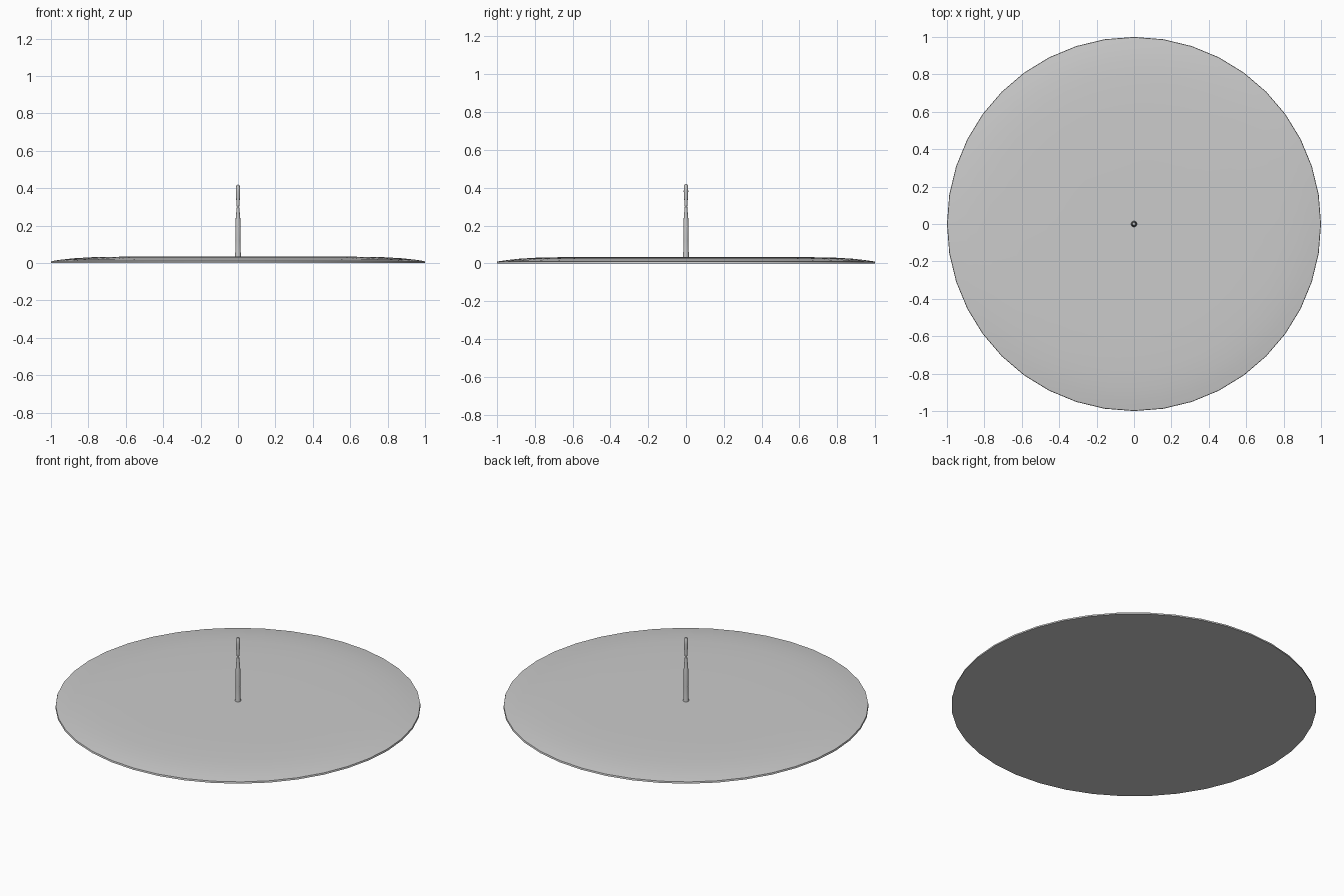
import bpy, bmesh, math

if "Cube" in bpy.data.objects:
    bpy.data.objects.remove(bpy.data.objects["Cube"])


def lathe(name, profile, sides, angle=None):
    """Spin (radius, z) points round the z axis; radius 0 makes a pole."""
    bm = bmesh.new()
    rings = []
    for r, z in profile:
        if r == 0:
            rings.append([bm.verts.new((0, 0, z))] * sides)
        else:
            rings.append([bm.verts.new((r * math.cos(2 * math.pi * i / sides),
                                        r * math.sin(2 * math.pi * i / sides), z))
                          for i in range(sides)])
    for a, b in zip(rings, rings[1:]):
        for i in range(sides):
            j = (i + 1) % sides
            quad = list(dict.fromkeys((a[i], a[j], b[j], b[i])))
            bm.faces.new(quad)
    bmesh.ops.recalc_face_normals(bm, faces=bm.faces)
    mesh = bpy.data.meshes.new(name)
    bm.to_mesh(mesh)
    bm.free()
    obj = bpy.data.objects.new(name, mesh)
    bpy.context.collection.objects.link(obj)
    bpy.context.view_layer.objects.active = obj
    obj.select_set(True)
    bpy.ops.object.shade_smooth_by_angle(angle=math.radians(40))
    obj.select_set(False)
    return obj


# Thin round base with a gently sloping rim
lathe("disc_base", [(0, 0), (1.0, 0), (0.998, 0.01), (0.945, 0.018),
                    (0.88, 0.025), (0.78, 0.031), (0.6, 0.034),
                    (0.35, 0.035), (0, 0.035)], 40)

# Slender centre pin: flared foot, narrow neck and rounded tip
lathe("centre_pin", [(0, 0.03), (0.016, 0.03), (0.0145, 0.06), (0.0125, 0.12),
                     (0.0145, 0.19), (0.012, 0.24), (0.0065, 0.30),
                     (0.0095, 0.34), (0.012, 0.38), (0.0115, 0.405),
                     (0.007, 0.417), (0, 0.42)], 16)
